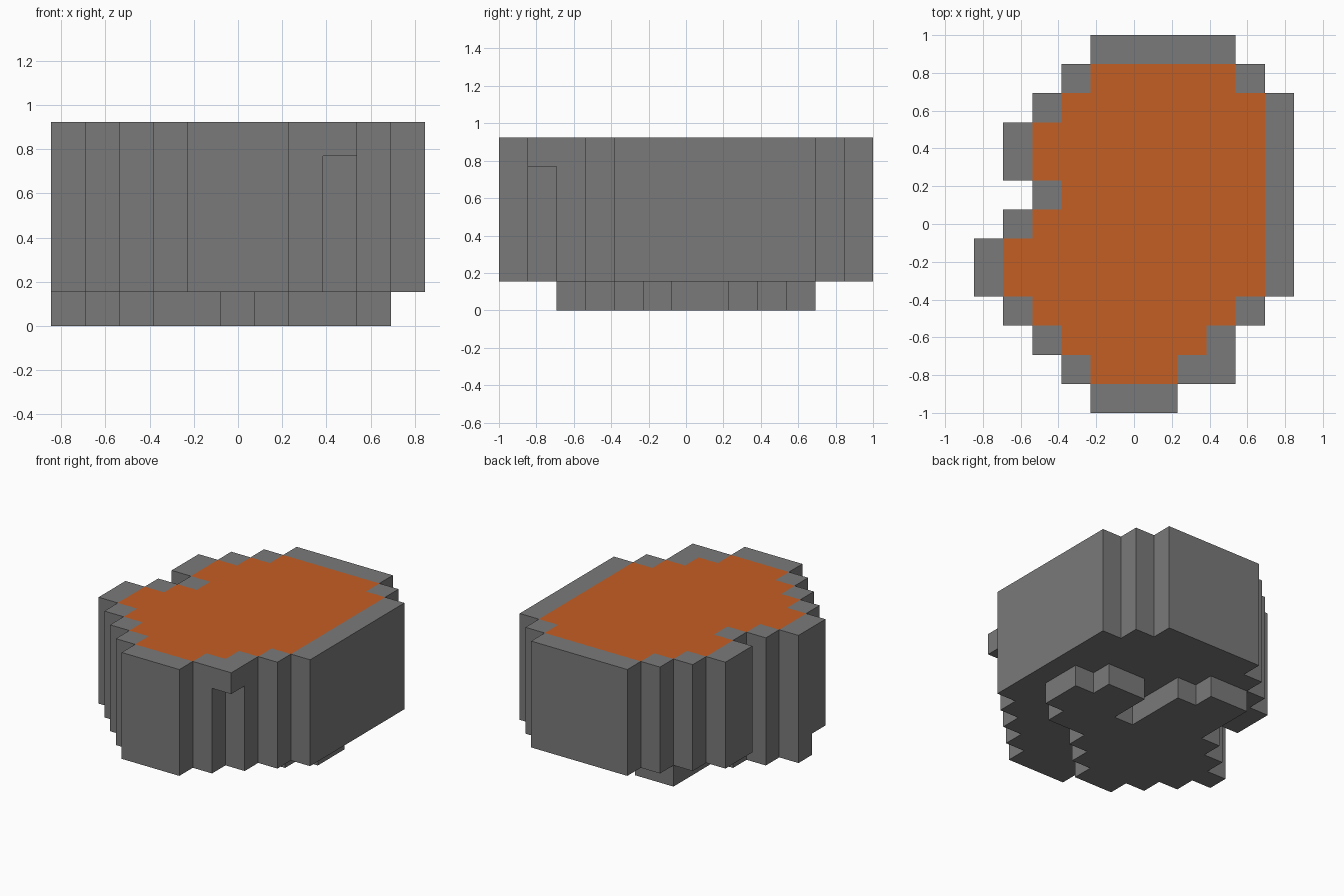
import bpy
import bmesh
from mathutils import Vector

if "Cube" in bpy.data.objects:
    bpy.data.objects.remove(bpy.data.objects["Cube"], do_unlink=True)

COLS, ROWS, LAYERS = 11, 13, 6
UNIT = 2 / ROWS


def material(name, color):
    mat = bpy.data.materials.new(name)
    mat.use_nodes = True
    mat.diffuse_color = color
    mat.node_tree.nodes["Principled BSDF"].inputs["Base Color"].default_value = color
    return mat


stone = material("stone grey", (0.195, 0.195, 0.195, 1))
fill = material("burnt orange", (0.56, 0.112, 0.017, 1))


def footprint(first_row, rows):
    """Cells covered by each row's runs, given as (start, end) pairs."""
    return {(x, y) for y, runs in enumerate(rows, first_row)
            for start, end in runs for x in range(start, end)}


# Outline of the basin, front row first
outline = footprint(0, [
    [(4, 7)], [(3, 9)], [(2, 9)], [(1, 10)], [(0, 11)], [(0, 11)], [(1, 11)],
    [(2, 11)], [(1, 11)], [(1, 11)], [(2, 11)], [(3, 10)], [(4, 9)]])

# Narrower foot with a notch at the back
foot = footprint(2, [
    [(3, 5)], [(2, 6)], [(1, 7)], [(0, 9)], [(1, 10)],
    [(2, 6), (7, 10)], [(3, 6), (7, 9)], [(3, 6)], [(3, 5)]])

# The filled surface is the outline without its one-cell rim
SIDES = [(1, 0), (-1, 0), (0, 1), (0, -1)]
surface = {(x, y) for x, y in outline
           if all((x + dx, y + dy) in outline for dx, dy in SIDES)}

# One cell of the rim overhangs as a lip
lip = {(8, 1)}
top = LAYERS - 1
parts = {
    "foot": {(x, y, 0) for x, y in foot},
    "basin": {(x, y, z) for x, y in outline - lip for z in range(1, LAYERS)},
    "rim_lip": {(x, y, top) for x, y in lip},
}
solid = set().union(*parts.values())
DIRECTIONS = [Vector(d) for d in
              [(1, 0, 0), (-1, 0, 0), (0, 1, 0), (0, -1, 0), (0, 0, 1), (0, 0, -1)]]


def build(name, cells):
    """Skin the cells with their exposed faces and merge the flat side walls."""
    bm = bmesh.new()
    for cell in sorted(cells):
        for normal in DIRECTIONS:
            if tuple(int(c + n) for c, n in zip(cell, normal)) in solid:
                continue
            u = Vector((normal.y, normal.z, normal.x)) / 2
            v = normal.cross(u)
            center = Vector(cell) + Vector((0.5, 0.5, 0.5)) + normal / 2
            center -= Vector((COLS / 2, ROWS / 2, 0))
            corners = [center - u - v, center + u - v, center + u + v, center - u + v]
            face = bm.faces.new([bm.verts.new(c * UNIT) for c in corners])
            face.material_index = int(normal.z > 0 and cell[2] == top and cell[:2] in surface)
    bmesh.ops.remove_doubles(bm, verts=bm.verts, dist=UNIT / 100)
    bm.normal_update()
    walls = [e for e in bm.edges if all(abs(f.normal.z) < 0.5 for f in e.link_faces)]
    bmesh.ops.dissolve_limit(bm, angle_limit=0.02, verts=bm.verts, edges=walls,
                             delimit={'MATERIAL'})
    mesh = bpy.data.meshes.new(name)
    bm.to_mesh(mesh)
    bm.free()
    mesh.materials.append(stone)
    mesh.materials.append(fill)
    bpy.context.collection.objects.link(bpy.data.objects.new(name, mesh))


for part, cells in parts.items():
    build(part, cells)
